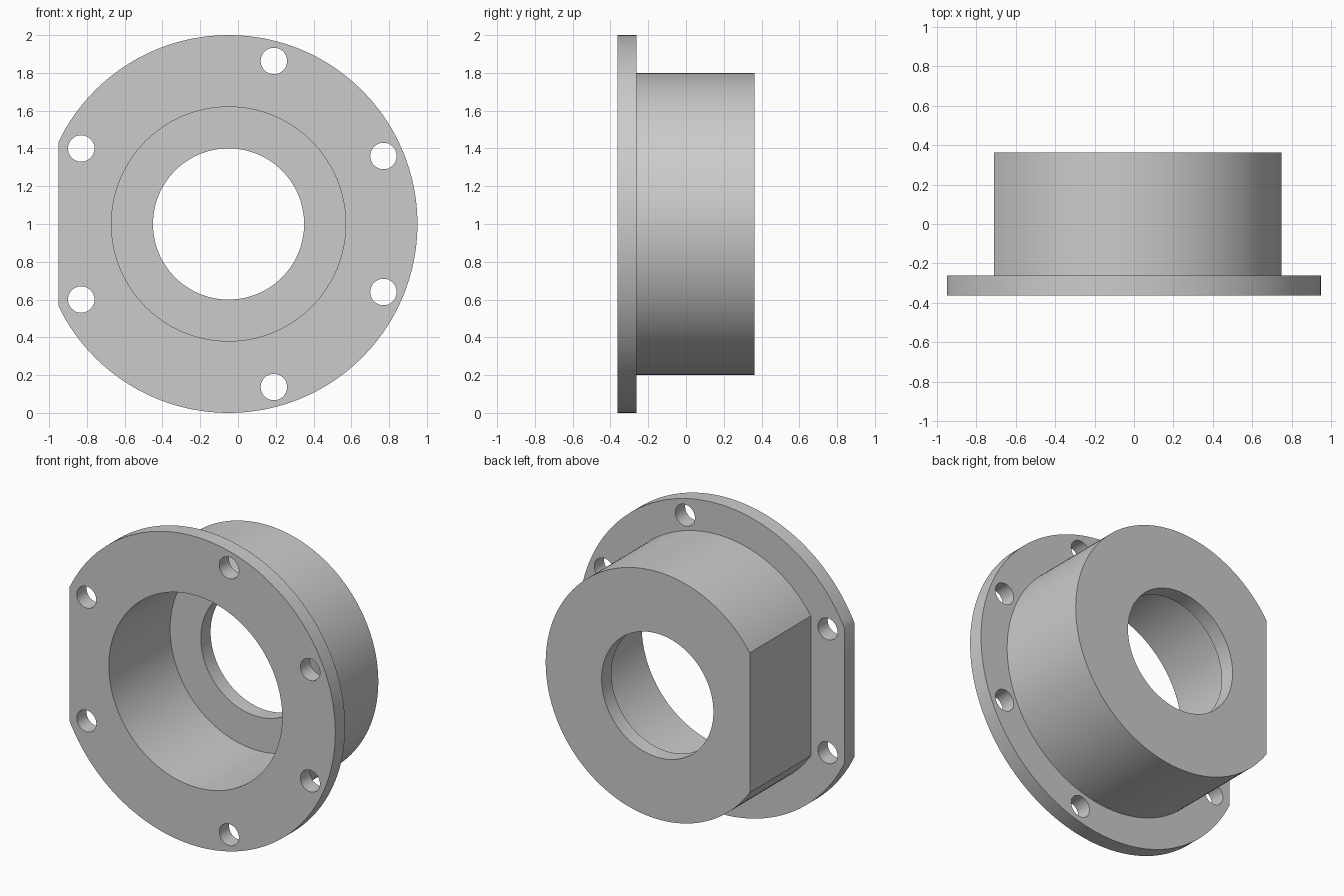
import bpy, bmesh, math
from mathutils import Vector

cube = bpy.data.objects.get("Cube")
if cube:
    bpy.data.objects.remove(cube, do_unlink=True)

CX, CZ = -0.05, 1.0                # shared axis of the flange, hub and bores
FRONT, STEP, BACK = -0.3625, -0.2625, 0.3625
LIP = 0.1                          # thickness of the rear wall

metal = bpy.data.materials.new("plain grey")
metal.use_nodes = True
GREY = (0.6, 0.6, 0.6, 1)
metal.diffuse_color = GREY
metal.node_tree.nodes["Principled BSDF"].inputs["Base Color"].default_value = GREY


def disc(name, radius, y0, y1, flat=None, x=CX, z=CZ, sides=128):
    """Round prism along y, optionally cut flat at a distance on its -x side."""
    half = math.pi - math.acos(flat / radius) if flat else math.pi
    count = sides + 1 if flat else sides
    bm = bmesh.new()
    ring = []
    for i in range(count):
        a = -half + 2 * half * i / sides
        ring.append(bm.verts.new((x + radius * math.cos(a), y0, z + radius * math.sin(a))))
    face = bm.faces.new(ring)
    new = bmesh.ops.extrude_face_region(bm, geom=[face])["geom"]
    verts = [v for v in new if isinstance(v, bmesh.types.BMVert)]
    bmesh.ops.translate(bm, verts=verts, vec=Vector((0, y1 - y0, 0)))
    bmesh.ops.recalc_face_normals(bm, faces=bm.faces)
    mesh = bpy.data.meshes.new(name)
    bm.to_mesh(mesh)
    bm.free()
    mesh.materials.append(metal)
    obj = bpy.data.objects.new(name, mesh)
    bpy.context.collection.objects.link(obj)
    return obj


def combine(body, other, operation):
    """Apply a boolean to the body and drop the other solid."""
    bpy.context.view_layer.objects.active = body
    mod = body.modifiers.new(operation.lower(), "BOOLEAN")
    mod.operation, mod.solver, mod.object = operation, "EXACT", other
    bpy.ops.object.modifier_apply(modifier=mod.name)
    bpy.data.objects.remove(other, do_unlink=True)


# Flange and hub, each with a flat on the same side
body = disc("flanged_housing", 1.0, FRONT, STEP, flat=0.9)
combine(body, disc("hub", 0.8, STEP - 0.05, BACK, flat=0.66), "UNION")

# Wide front bore, then the smaller hole through the rear wall
combine(body, disc("bore", 0.62, FRONT - 0.1, BACK - LIP), "DIFFERENCE")
combine(body, disc("rear_hole", 0.4, 0, BACK + 0.1), "DIFFERENCE")

# Bolt holes, mirrored above and below the axis
for dx, dz in ((0.24, 0.863), (0.82, 0.36), (-0.78, 0.4)):
    for side in (1, -1):
        hole = disc("bolt_hole", 0.07, FRONT - 0.1, STEP + 0.06,
                    x=CX + dx, z=CZ + side * dz, sides=40)
        combine(body, hole, "DIFFERENCE")

# Smooth walls with crisp edges
bpy.ops.object.select_all(action="DESELECT")
body.select_set(True)
bpy.context.view_layer.objects.active = body
bpy.ops.object.shade_smooth_by_angle(angle=math.radians(30))
